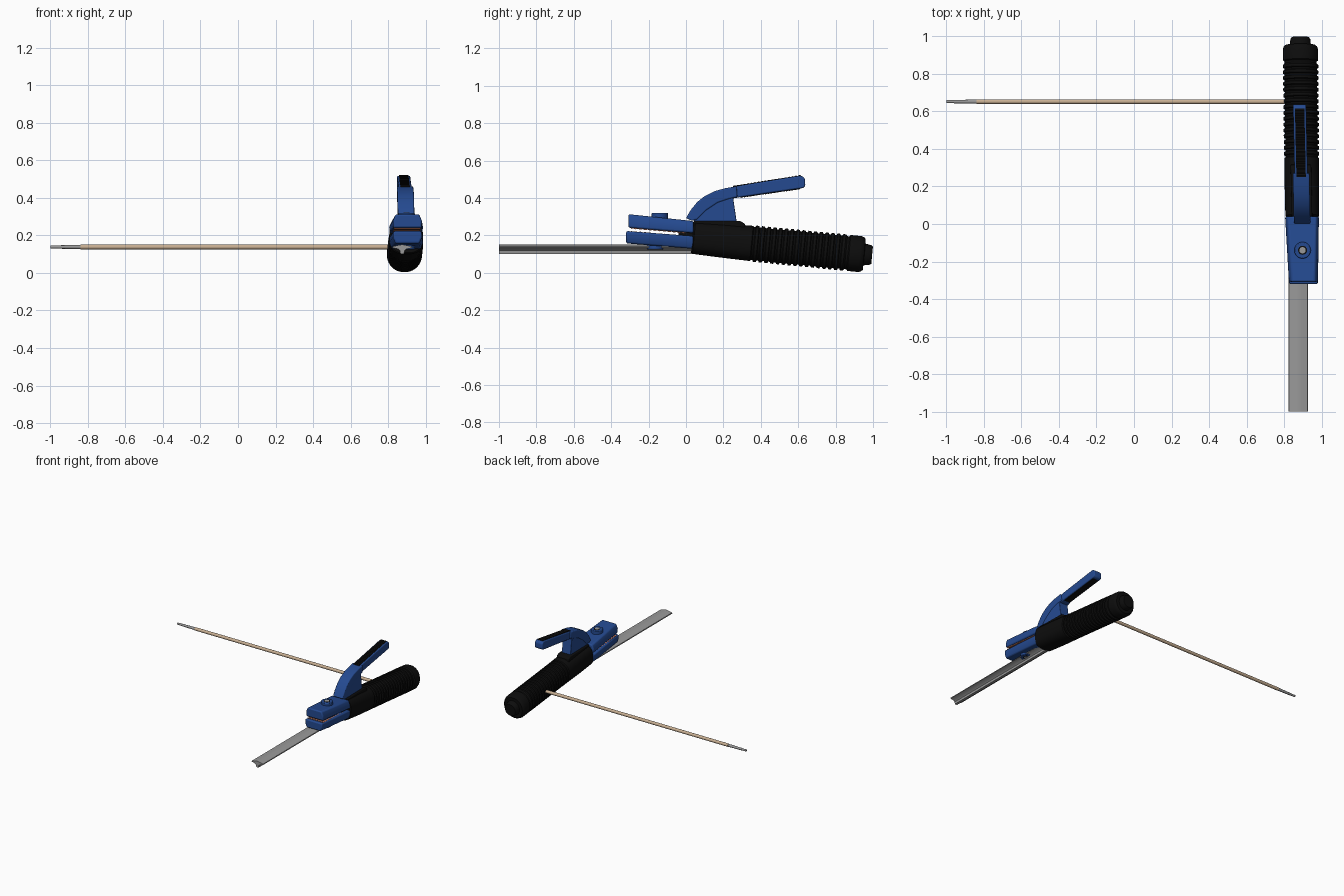
import bpy, bmesh, math
from mathutils import Vector, Matrix

if "Cube" in bpy.data.objects:
    bpy.data.objects.remove(bpy.data.objects["Cube"])


def mat(name, r, g, b):
    m = bpy.data.materials.new(name)
    m.diffuse_color = (r, g, b, 1)
    m.use_nodes = True
    m.node_tree.nodes["Principled BSDF"].inputs["Base Color"].default_value = m.diffuse_color
    return m


BLUE = mat("blue plastic", 0.018, 0.068, 0.28)
BLACK = mat("black rubber", 0.004, 0.004, 0.004)
GREY = mat("grey steel", 0.32, 0.32, 0.32)
TAN = mat("tan flux", 0.58, 0.43, 0.29)
COPPER = mat("copper", 0.60, 0.20, 0.11)


def finish(name, bm, material, bevel=0, segs=3):
    bmesh.ops.recalc_face_normals(bm, faces=bm.faces)
    me = bpy.data.meshes.new(name)
    bm.to_mesh(me)
    bm.free()
    ob = bpy.data.objects.new(name, me)
    bpy.context.collection.objects.link(ob)
    me.materials.append(material)
    bpy.ops.object.select_all(action='DESELECT')
    bpy.context.view_layer.objects.active = ob
    ob.select_set(True)
    bpy.ops.object.shade_smooth_by_angle(angle=math.radians(35))
    if bevel:
        b = ob.modifiers.new("bevel", 'BEVEL')
        b.width, b.segments, b.limit_method = bevel, segs, 'ANGLE'
        b.angle_limit = math.radians(40)
    return ob


def loft(name, rings, material, bevel=0):
    """Skin a list of equal-length closed rings and cap both ends."""
    bm = bmesh.new()
    vs = [[bm.verts.new(p) for p in r] for r in rings]
    n = len(vs[0])
    for a, b in zip(vs, vs[1:]):
        for i in range(n):
            bm.faces.new((a[i], a[(i + 1) % n], b[(i + 1) % n], b[i]))
    bm.faces.new(vs[0])
    bm.faces.new(vs[-1])
    return finish(name, bm, material, bevel)


def cx(y):
    """The holder is turned slightly, so its centre line drifts in x."""
    return 0.896 - 0.022 * y


def side_profile(name, pts, hw, material, bevel=0):
    """Extrude a (y, z) side profile across x by half width hw."""
    return loft(name, [[(cx(y) + s * hw, y, z) for y, z in pts] for s in (-1, 1)],
                material, bevel)


def cylinder(name, a, b, r, material, segs=24, bevel=0, r2=None):
    a, b = Vector(a), Vector(b)
    bm = bmesh.new()
    rot = (b - a).to_track_quat('Z', 'Y').to_matrix().to_4x4()
    bmesh.ops.create_cone(bm, cap_ends=True, segments=segs, radius1=r,
                          radius2=r if r2 is None else r2, depth=(b - a).length,
                          matrix=Matrix.Translation((a + b) / 2) @ rot)
    return finish(name, bm, material, bevel, 2)


# ribbed handle: sections along a drooping axis
SLOPE = 0.098


def handle_ring(y, rx, rz, power):
    ring = []
    for i in range(40):
        t = math.tau * i / 40
        c, s = math.cos(t), math.sin(t)
        u = rx * math.copysign(abs(c) ** (2 / power), c)
        v = rz * math.copysign(abs(s) ** (2 / power), s)
        ring.append((0.897 - 0.011 * y + u, y + SLOPE * v, 0.191 - SLOPE * y + v))
    return ring


sections = [(0.035, 0.083, 0.080, 2.8), (0.043, 0.090, 0.086, 2.8),
            (0.20, 0.092, 0.091, 2.6), (0.35, 0.092, 0.094, 2.3)]
pitch = 0.031
for k in range(16):
    y0 = 0.355 + k * pitch
    sections += [(y0, 0.086, 0.088, 2.1), (y0 + 0.25 * pitch, 0.086, 0.088, 2.1),
                 (y0 + 0.40 * pitch, 0.094, 0.097, 2.1),
                 (y0 + 0.85 * pitch, 0.094, 0.097, 2.1)]
sections += [(0.855, 0.086, 0.088, 2.1), (0.866, 0.086, 0.088, 2.1),
             (0.872, 0.094, 0.096, 2.1), (0.93, 0.094, 0.096, 2.1),
             (0.945, 0.089, 0.091, 2.1), (0.953, 0.080, 0.082, 2.1),
             (0.954, 0.056, 0.058, 2.1), (0.985, 0.053, 0.053, 2.1),
             (0.995, 0.046, 0.046, 2.1)]
loft("handle_grip", [handle_ring(*s) for s in sections], BLACK)

# raised pad under the lever
side_profile("lever_pad", [(0.04, 0.2), (0.04, 0.276), (0.29, 0.276), (0.315, 0.262),
                           (0.32, 0.2)], 0.055, BLACK, 0.006)


# clamp jaws: two tapering blocks
def jaw(name, front, rear, top_in, bot_in):
    rings = []
    for y, hw, z0, z1 in (front, rear):
        x = cx(y)
        rings.append([(x - hw + bot_in, y, z0), (x + hw - bot_in, y, z0),
                      (x + hw, y, (z0 + z1) / 2), (x + hw - top_in, y, z1),
                      (x - hw + top_in, y, z1), (x - hw, y, (z0 + z1) / 2)])
    return loft(name, rings, BLUE, 0.009)


jaw("upper_jaw", (-0.308, 0.077, 0.241, 0.313), (0.04, 0.090, 0.212, 0.276), 0.014, 0.002)
jaw("lower_jaw", (-0.32, 0.077, 0.157, 0.223), (0.04, 0.090, 0.128, 0.196), 0.002, 0.014)

# copper contact plates with teeth, facing each other in the gap
for name, z, d in (("upper_contact", 0.244, -0.010), ("lower_contact", 0.217, 0.007)):
    pts = [(-0.295, z), (0.0, z - 0.025)]
    for k in range(24):
        y = 0.0 - 0.295 * k / 23
        pts.append((y, z - 0.025 * (1 + y / 0.295) + d * (1 if k % 2 else 0.55)))
    side_profile(name, pts, 0.070, COPPER)
side_profile("jaw_hinge", [(-0.04, 0.18), (-0.04, 0.25), (0.05, 0.24), (0.05, 0.17)], 0.06, BLACK)

# jaw bosses and screws
for name, y, z0, z1 in (("upper", -0.14, 0.28, 0.319), ("lower", -0.165, 0.17, 0.125)):
    s = 1 if z1 > z0 else -1
    x = 0.898
    cylinder(name + "_boss", (x, y, z0), (x, y, z1), 0.044, BLUE, 32, 0.004)
    cylinder(name + "_screw_recess", (x, y, z0), (x, y, z1 + s * 0.0008), 0.024, BLACK)
    cylinder(name + "_screw", (x, y, z0), (x, y, z1 + s * 0.0016), 0.017, GREY)

# squeeze lever: wide hood, narrower web and long arm
side_profile("lever_hood", [(0.0, 0.292), (0.025, 0.335), (0.06, 0.378), (0.10, 0.41),
                            (0.15, 0.435), (0.21, 0.452), (0.27, 0.462), (0.275, 0.405),
                            (0.23, 0.395), (0.17, 0.375), (0.11, 0.335), (0.06, 0.285),
                            (0.03, 0.277)], 0.044, BLUE, 0.007)
side_profile("lever_web", [(0.04, 0.265), (0.06, 0.345), (0.13, 0.40), (0.25, 0.425),
                           (0.255, 0.38), (0.272, 0.265)], 0.040, BLUE, 0.004)
side_profile("lever_arm", [(0.20, 0.448), (0.30, 0.468), (0.60, 0.517), (0.622, 0.517),
                           (0.636, 0.503), (0.638, 0.465), (0.628, 0.453), (0.30, 0.406),
                           (0.20, 0.388)], 0.035, BLUE, 0.007)


# ribbed black inlays on top and underside of the arm
def inlay(name, y0, y1, z0, z1, out):
    n = 40
    top = []
    for k in range(n + 1):
        f = k / n
        top.append((y0 + (y1 - y0) * f, z0 + (z1 - z0) * f + out * (1 if k % 2 else 0.4)))
    base = [(y1, z1 - out), (y0, z0 - out)]
    return side_profile(name, top + base, 0.025, BLACK)


inlay("lever_top_inlay", 0.25, 0.615, 0.4605, 0.5185, 0.005)
inlay("lever_under_inlay", 0.29, 0.61, 0.4035, 0.4495, -0.004)

# steel rail: arched wings with a stem below
half = [(0, 0.151), (0.018, 0.148), (0.050, 0.141), (0.052, 0.134), (0.022, 0.127),
        (0.012, 0.118), (0.010, 0.101)]
outline = half + [(-x, z) for x, z in reversed(half[1:])]
loft("steel_rail", [[(0.875 + x, y, z) for x, z in outline] for y in (-1.0, 0.12)], GREY)

# welding rod: coated length and bare tip
cylinder("rod_coating", (-0.84, 0.652, 0.138), (0.86, 0.652, 0.138), 0.0125, TAN)
cylinder("rod_bare_collar", (-0.96, 0.652, 0.138), (-0.835, 0.652, 0.138), 0.009, GREY, 20, 0, 0.011)
cylinder("rod_bare_tip", (-1.0, 0.652, 0.138), (-0.95, 0.652, 0.138), 0.008, GREY, 20)
